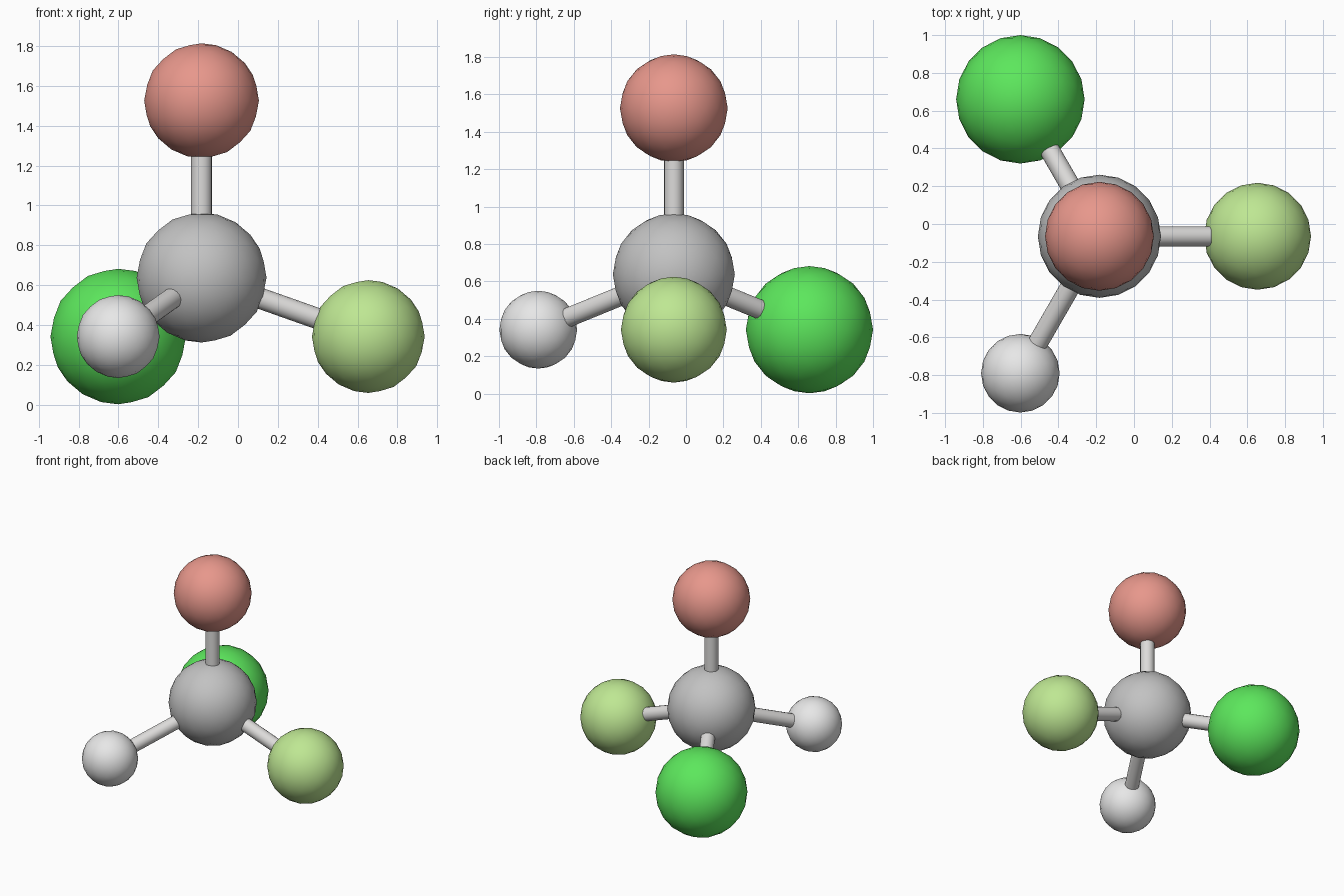
import bpy, math
from mathutils import Vector

if "Cube" in bpy.data.objects:
    bpy.data.objects.remove(bpy.data.objects["Cube"])

L = 0.888                       # bond length
CENTRE = Vector((-0.183, -0.065, 0.638))
BOND_R = 0.053


def material(name, rgb):
    m = bpy.data.materials.new(name)
    m.diffuse_color = (*rgb, 1)
    m.use_nodes = True
    m.node_tree.nodes["Principled BSDF"].inputs["Base Color"].default_value = m.diffuse_color
    return m


grey = material("mid grey", (0.54, 0.54, 0.54))
salmon = material("salmon red", (0.80, 0.31, 0.26))
lime = material("pale green", (0.55, 0.85, 0.31))
green = material("bright green", (0.12, 0.89, 0.12))
white = material("off white", (0.85, 0.85, 0.85))
bond_grey = material("light bond grey", (0.72, 0.71, 0.70))


def finish(name, mat):
    ob = bpy.context.object
    ob.name = name
    ob.data.materials.append(mat)
    bpy.ops.object.shade_smooth_by_angle(angle=math.radians(45))
    return ob


def atom(name, pos, radius, mat):
    bpy.ops.mesh.primitive_ico_sphere_add(subdivisions=3, radius=radius, location=pos)
    finish(name, mat)


def bond(name, a, b):
    d = b - a
    bpy.ops.mesh.primitive_cylinder_add(vertices=16, radius=BOND_R, depth=d.length,
                                        location=(a + b) / 2)
    ob = finish(name, bond_grey)
    ob.rotation_euler = d.to_track_quat('Z', 'Y').to_euler()


# Central atom
atom("centre_atom", CENTRE, 0.326, grey)

# Top atom straight up, other three spread evenly around the tetrahedron base
top_pos = CENTRE + Vector((0, 0, L))
atom("top_atom", top_pos, 0.288, salmon)
bond("top_bond", CENTRE, top_pos)

flat, drop = L * math.sqrt(8) / 3, -L / 3
for name, deg, r, mat in (("right", 0, 0.283, lime),
                          ("back", 120, 0.340, green),
                          ("front", 240, 0.208, white)):
    t = math.radians(deg)
    pos = CENTRE + Vector((flat * math.cos(t), flat * math.sin(t), drop))
    atom(name + "_atom", pos, r, mat)
    bond(name + "_bond", CENTRE, pos)
